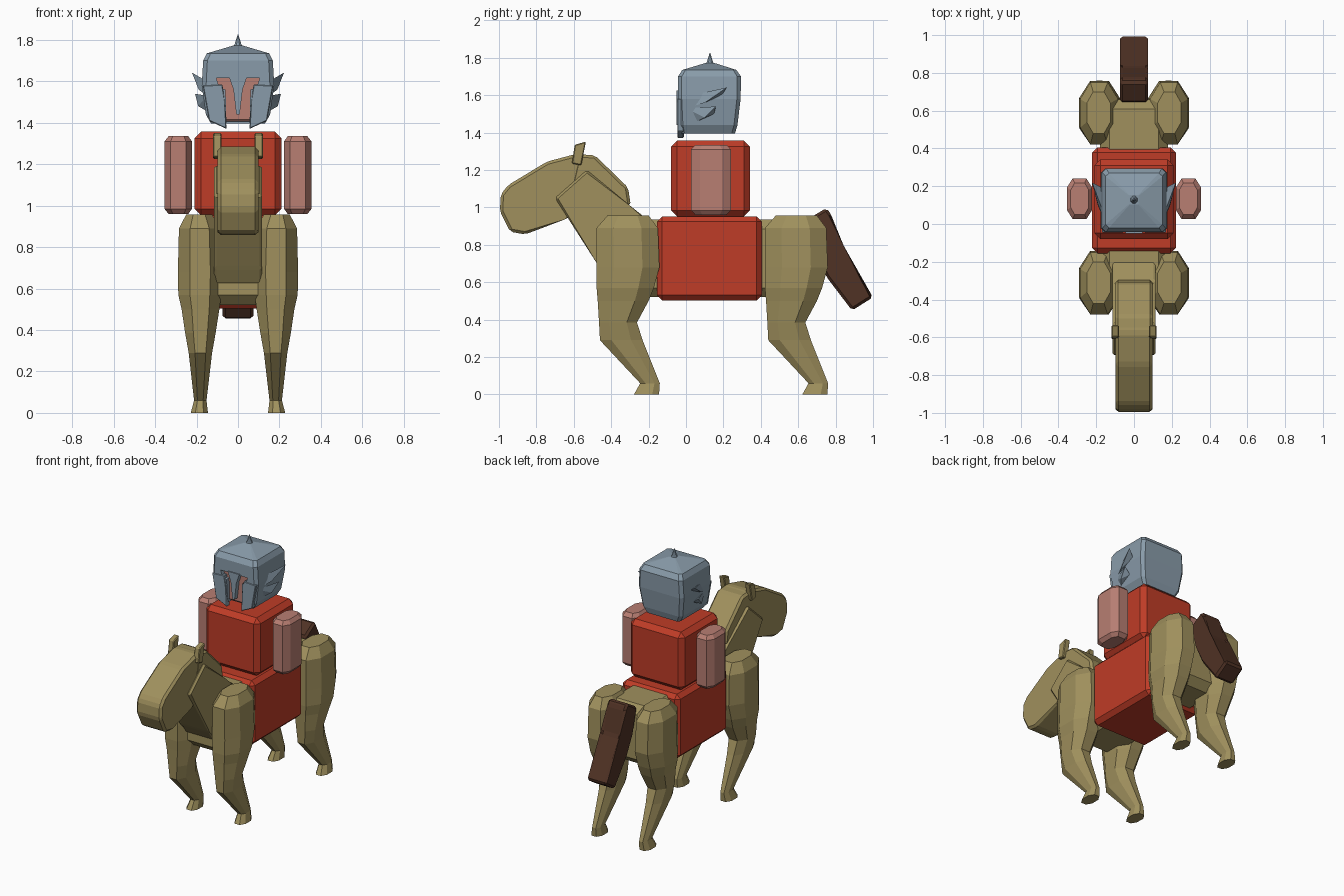
import bpy, bmesh


def material(name, rgb):
    m = bpy.data.materials.new(name)
    m.diffuse_color = (*rgb, 1)
    return m


OLIVE = material("olive", (0.35, 0.28, 0.11))
RED = material("red", (0.52, 0.045, 0.02))
SKIN = material("skin", (0.48, 0.21, 0.17))
STEEL = material("steel", (0.25, 0.33, 0.40))
BROWN = material("brown", (0.08, 0.032, 0.018))


def finish(name, bm, mat, bevel=0):
    if bevel:
        bmesh.ops.bevel(bm, geom=bm.edges[:], offset=bevel, segments=1, affect='EDGES', clamp_overlap=True)
    bmesh.ops.recalc_face_normals(bm, faces=bm.faces[:])
    me = bpy.data.meshes.new(name)
    bm.to_mesh(me)
    bm.free()
    me.materials.append(mat)
    ob = bpy.data.objects.new(name, me)
    bpy.context.collection.objects.link(ob)
    return ob


def bridge(bm, rings):
    """Join rings of points with side faces and cap both ends."""
    vs = [[bm.verts.new(p) for p in r] for r in rings]
    n = len(vs[0])
    for a, b in zip(vs, vs[1:]):
        for i in range(n):
            j = (i + 1) % n
            bm.faces.new((a[i], a[j], b[j], b[i]))
    bm.faces.new(vs[0])
    bm.faces.new(vs[-1])


def prism(name, pts, a, b, mat, axis='x', bevel=0):
    """Extrude a (y,z) profile along x, or an (x,z) profile along y."""
    bm = bmesh.new()
    place = (lambda p, d: (d, *p)) if axis == 'x' else (lambda p, d: (p[0], d, p[1]))
    bridge(bm, [[place(p, d) for p in pts] for d in (a, b)])
    return finish(name, bm, mat, bevel)


def box(name, x0, x1, y0, y1, z0, z1, mat, bevel):
    return prism(name, [(y0, z0), (y1, z0), (y1, z1), (y0, z1)], x0, x1, mat, bevel=bevel)


def loft(name, levels, mat, chamfer, sx=1, dy=0):
    """Stack eight-sided rings given as (z, x0, x1, y0, y1)."""
    rings = []
    for z, x0, x1, y0, y1 in levels:
        c, d = chamfer * (x1 - x0), chamfer * (y1 - y0)
        ring = [(x0 + c, y0), (x1 - c, y0), (x1, y0 + d), (x1, y1 - d),
                (x1 - c, y1), (x0 + c, y1), (x0, y1 - d), (x0, y0 + d)]
        rings.append([(sx * x, y + dy, z) for x, y in ring])
    bm = bmesh.new()
    bridge(bm, rings)
    return finish(name, bm, mat)


def hull(name, pts, mat):
    bm = bmesh.new()
    for p in pts:
        bm.verts.new(p)
    bmesh.ops.convex_hull(bm, input=bm.verts[:])
    return finish(name, bm, mat)


# Horse barrel
box("horse_body", -0.18, 0.18, -0.42, 0.66, 0.52, 0.935, OLIVE, 0.05)

# Four matching legs with haunch, knee and hoof
LEG = [(0.957, 0.125, 0.25, -0.42, -0.20), (0.89, 0.085, 0.285, -0.478, -0.15),
       (0.68, 0.075, 0.29, -0.478, -0.142), (0.57, 0.08, 0.288, -0.478, -0.172),
       (0.50, 0.09, 0.272, -0.472, -0.20), (0.385, 0.108, 0.255, -0.465, -0.262),
       (0.29, 0.125, 0.238, -0.460, -0.232), (0.06, 0.152, 0.212, -0.245, -0.14),
       (0.0, 0.145, 0.228, -0.278, -0.144)]
for end, dy in (("front", 0), ("rear", 0.9)):
    for side, s in (("left", 1), ("right", -1)):
        loft(f"{end}_{side}_leg", LEG, OLIVE, 0.27, s, dy)

# Neck, crest, head and ears
prism("horse_neck", [(-0.70, 1.05), (-0.53, 1.20), (-0.30, 1.01), (-0.16, 0.90),
                     (-0.25, 0.62), (-0.42, 0.62), (-0.476, 0.70)], -0.115, 0.115, OLIVE, bevel=0.012)
prism("horse_crest", [(-0.62, 1.10), (-0.577, 1.285), (-0.486, 1.278), (-0.31, 1.107),
                      (-0.295, 1.01), (-0.42, 0.98)], -0.1, 0.1, OLIVE, bevel=0.015)
prism("horse_head", [(-0.995, 0.98), (-0.99, 1.07), (-0.95, 1.12), (-0.743, 1.245), (-0.577, 1.289),
                     (-0.49, 1.27), (-0.52, 1.10), (-0.60, 0.96), (-0.65, 0.935),
                     (-0.86, 0.856), (-0.94, 0.87)], -0.098, 0.098, OLIVE, bevel=0.015)
for side, s in (("left", 1), ("right", -1)):
    prism(f"{side}_horse_ear", [(-0.61, 1.235), (-0.595, 1.335), (-0.535, 1.352), (-0.56, 1.225)],
          s * 0.08, s * 0.12, OLIVE, bevel=0.005)

# Tail
prism("tail", [(0.64, 0.93), (0.75, 0.997), (0.775, 0.965), (0.83, 0.79), (1.0, 0.52),
               (0.888, 0.449), (0.75, 0.63), (0.70, 0.76)], -0.074, 0.074, BROWN, bevel=0.014)

# Saddle cloth and rider torso
box("saddle_cloth", -0.222, 0.222, -0.155, 0.406, 0.503, 0.952, RED, 0.028)
box("rider_torso", -0.21, 0.21, -0.08, 0.342, 0.952, 1.357, RED, 0.032)
for side, s in (("left", 1), ("right", -1)):
    loft(f"{side}_arm", [(0.96, 0.24, 0.335, 0.05, 0.217), (0.985, 0.222, 0.355, 0.027, 0.24),
                         (1.31, 0.222, 0.355, 0.027, 0.24), (1.335, 0.24, 0.335, 0.05, 0.217)],
         SKIN, 0.22, s)

# Helmet shell with face opening
helmet = loft("helmet", [(1.396, -0.13, 0.13, -0.025, 0.262), (1.44, -0.155, 0.155, -0.035, 0.275),
                         (1.58, -0.175, 0.175, -0.043, 0.292), (1.70, -0.168, 0.168, -0.043, 0.294),
                         (1.735, -0.15, 0.15, -0.02, 0.27), (1.772, -0.025, 0.025, 0.103, 0.153)],
              STEEL, 0.06)
HALF = [(0.055, 1.36), (0.06, 1.56), (0.09, 1.57), (0.105, 1.615)]
cutter = prism("face_cutter", HALF + [(-x, z) for x, z in reversed(HALF)], -0.1, 0.01, SKIN, 'y')
cutter.hide_render = True
mod = helmet.modifiers.new("opening", 'BOOLEAN')
mod.operation = 'DIFFERENCE'
mod.solver = 'EXACT'
mod.object = cutter
bpy.context.view_layer.objects.active = helmet
bpy.ops.object.modifier_apply(modifier="opening")
bpy.data.objects.remove(cutter)

# Face behind the opening and nose guard in front of it
box("face", -0.115, 0.115, -0.012, 0.2, 1.405, 1.65, SKIN, 0.01)
prism("nose_guard", [(-0.045, 1.625), (0.045, 1.625), (0.022, 1.56), (0.008, 1.44),
                     (-0.008, 1.44), (-0.022, 1.56)], -0.05, -0.018, STEEL, 'y')

# Cheek plates and swept wings
for side, s in (("left", 1), ("right", -1)):
    prism(f"{side}_cheek_plate", [(s * x, z) for x, z in
          [(0.055, 1.37), (0.14, 1.41), (0.17, 1.58), (0.075, 1.585), (0.065, 1.5)]],
          -0.046, -0.012, STEEL, 'y', 0.004)
    for part, pts in (("upper", [(0.15, 0.0, 1.53), (0.15, 0.03, 1.60), (0.222, 0.22, 1.642),
                                 (0.165, 0.19, 1.60), (0.19, 0.10, 1.56)]),
                      ("lower", [(0.14, 0.04, 1.45), (0.15, 0.0, 1.53), (0.207, 0.16, 1.54),
                                 (0.16, 0.15, 1.50), (0.192, 0.10, 1.48)])):
        hull(f"{side}_{part}_wing", [(s * x, y, z) for x, y, z in pts], STEEL)

# Spike on the crown
loft("helmet_spike", [(1.755, -0.026, 0.026, 0.102, 0.154), (1.78, -0.016, 0.016, 0.112, 0.144),
                      (1.825, -0.002, 0.002, 0.126, 0.130)], STEEL, 0.29)
